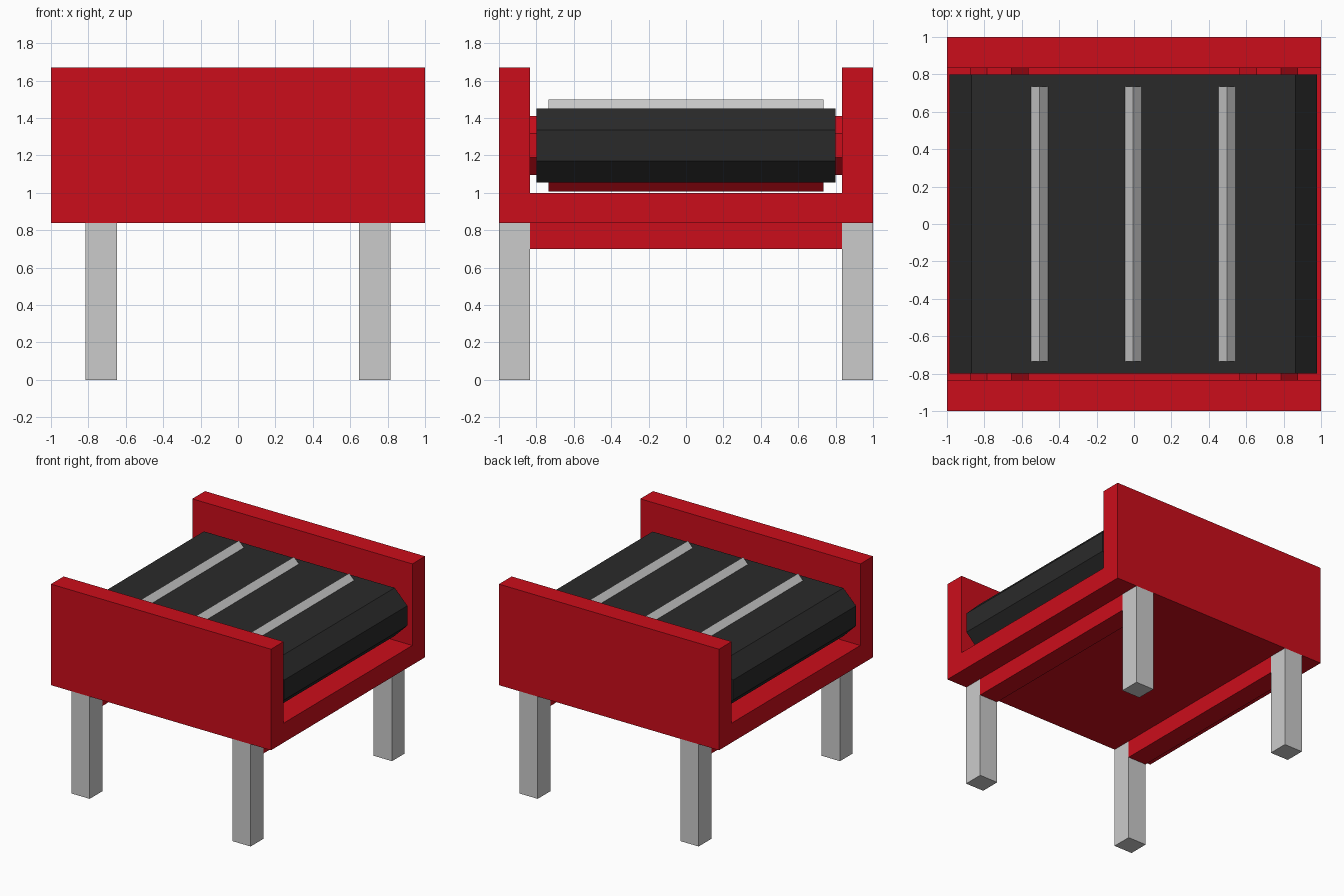
import bpy, bmesh
from math import cos, sin, pi

if "Cube" in bpy.data.objects:
    bpy.data.objects.remove(bpy.data.objects["Cube"])


def material(name, color):
    m = bpy.data.materials.new(name)
    m.diffuse_color = (*color, 1)
    m.use_nodes = True
    m.node_tree.nodes["Principled BSDF"].inputs["Base Color"].default_value = m.diffuse_color
    return m


RED = material("red_paint", (0.6, 0.004, 0.011))
BLACK = material("black_rubber", (0.023, 0.023, 0.023))


def prism(name, points, length_axis, half, mat=None):
    """Extrude a closed profile: along x the points are (y, z), along y they are (x, z)."""
    bm = bmesh.new()
    if length_axis == 'x':
        verts = [bm.verts.new((-half, a, b)) for a, b in points]
        move = (2 * half, 0, 0)
    else:
        verts = [bm.verts.new((a, -half, b)) for a, b in points]
        move = (0, 2 * half, 0)
    face = bm.faces.new(verts)
    new = bmesh.ops.extrude_face_region(bm, geom=[face])["geom"]
    bmesh.ops.translate(bm, vec=move, verts=[g for g in new if isinstance(g, bmesh.types.BMVert)])
    bmesh.ops.recalc_face_normals(bm, faces=bm.faces)
    mesh = bpy.data.meshes.new(name)
    bm.to_mesh(mesh)
    bm.free()
    obj = bpy.data.objects.new(name, mesh)
    bpy.context.collection.objects.link(obj)
    if mat:
        mesh.materials.append(mat)
    return obj


def box(name, x, y, z, mat=None):
    bpy.ops.mesh.primitive_cube_add(size=1, location=[(a + b) / 2 for a, b in (x, y, z)])
    obj = bpy.context.object
    obj.name = name
    obj.scale = [b - a for a, b in (x, y, z)]
    bpy.ops.object.transform_apply(location=False, rotation=False, scale=True)
    if mat:
        obj.data.materials.append(mat)
    return obj


def octagon(cx, cz, radius, stretch=0):
    """Flat-topped octagon, its two halves pushed apart by stretch."""
    pts = []
    for i in range(8):
        a = pi / 8 + i * pi / 4
        side = 1 if cos(a) > 0 else -1
        pts.append((cx + side * stretch + radius * cos(a), cz + radius * sin(a)))
    return pts


# U-shaped trough: floor and both side walls
prism("trough", [(-1, 0.84), (1, 0.84), (1, 1.67), (0.835, 1.67), (0.835, 1),
                 (-0.835, 1), (-0.835, 1.67), (-1, 1.67)], 'x', 1, RED)

# Belt with octagonal ends
AXIS_Z = 1.253
prism("belt", octagon(-0.003, AXIS_Z, 0.214, 0.785), 'y', 0.8, BLACK)

# Roller axles, cross beams and legs at each end
for side, s in (("left", -1), ("right", 1)):
    prism(f"axle_{side}", octagon(s * 0.72, AXIS_Z, 0.17), 'y', 0.836, RED)
    xs = sorted((s * 0.648, s * 0.815))
    box(f"cross_beam_{side}", xs, (-0.835, 0.835), (0.70, 0.84), RED)
    for end, e in (("front", -1), ("back", 1)):
        box(f"leg_{end}_{side}", xs, sorted((e * 0.835, e)), (0, 0.84))

# Triangular ridges across the belt, above and below
for i, x in enumerate((-0.505, -0.005, 0.497)):
    for name, s, mat in (("upper", 1, None), ("lower", -1, RED)):
        base, tip = AXIS_Z + s * 0.195, AXIS_Z + s * 0.245
        prism(f"{name}_ridge_{i + 1}", [(x - 0.047, base), (x + 0.047, base), (x, tip)],
              'y', 0.735, mat)
